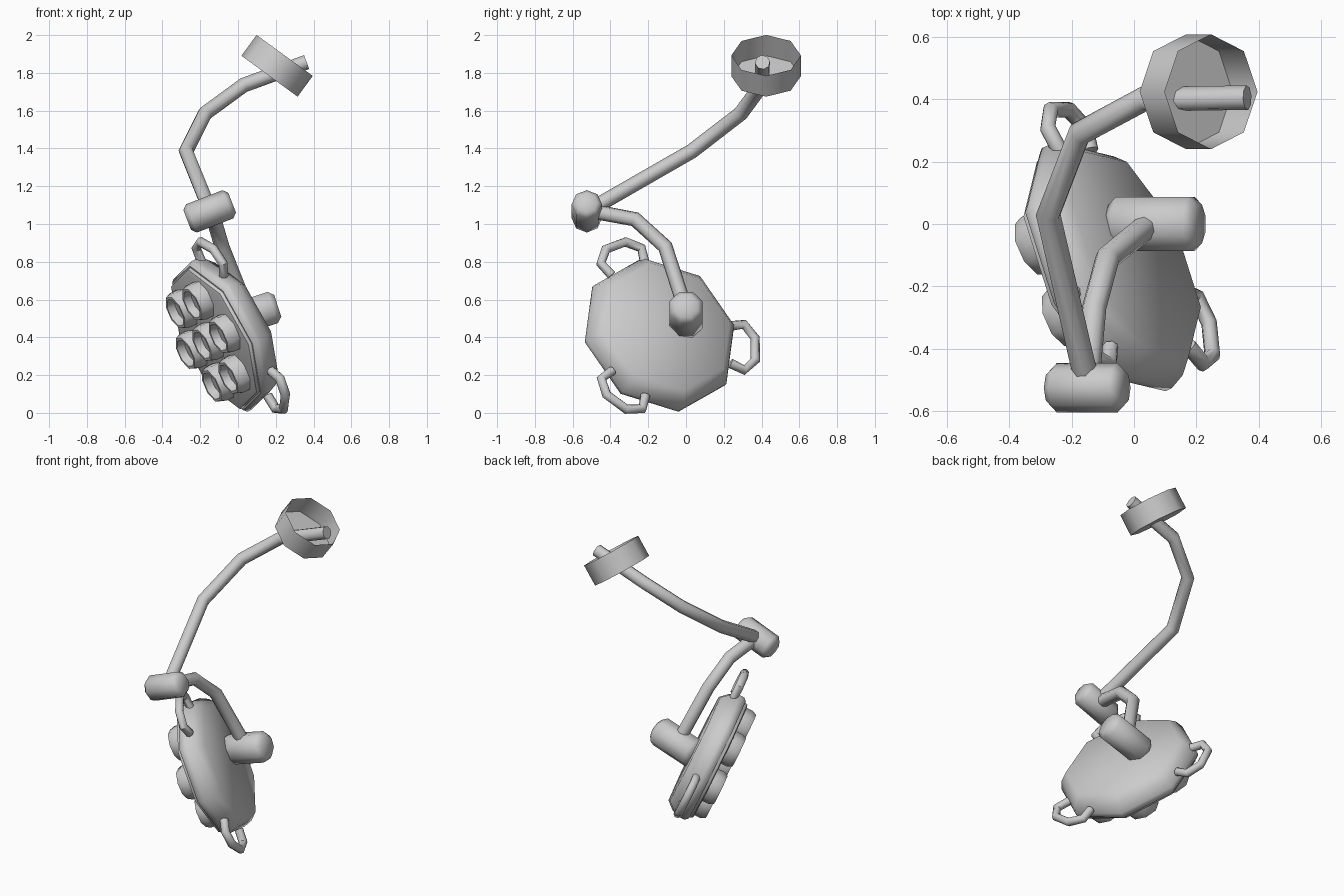
import bpy, bmesh
from math import radians, cos, sin, pi
from mathutils import Vector, Matrix

if "Cube" in bpy.data.objects:
    bpy.data.objects.remove(bpy.data.objects["Cube"])


def finish(name, me):
    for p in me.polygons:
        p.use_smooth = True
    me.set_sharp_from_angle(angle=radians(50))
    ob = bpy.data.objects.new(name, me)
    bpy.context.collection.objects.link(ob)
    return ob


def frame(origin, axis, ref):
    """Matrix with local z along axis and local x close to ref."""
    z = Vector(axis).normalized()
    x = Vector(ref)
    x = (x - z * x.dot(z)).normalized()
    m = Matrix((x, z.cross(x), z)).transposed().to_4x4()
    m.translation = origin
    return m


def lathe(name, profile, matrix, sides=8, phase=0.0):
    """Revolve (radius, height) pairs around local z; radius 0 makes a cap."""
    bm = bmesh.new()
    rings = []
    for r, h in profile:
        if r == 0:
            rings.append([bm.verts.new((0, 0, h))] * sides)
        else:
            rings.append([bm.verts.new((r * cos(phase + 2 * pi * i / sides),
                                        r * sin(phase + 2 * pi * i / sides), h))
                          for i in range(sides)])
    for a, b in zip(rings, rings[1:]):
        for i in range(sides):
            j = (i + 1) % sides
            quad = list(dict.fromkeys((a[i], a[j], b[j], b[i])))
            bm.faces.new(quad)
    bmesh.ops.recalc_face_normals(bm, faces=bm.faces)
    bm.transform(matrix)
    me = bpy.data.meshes.new(name)
    bm.to_mesh(me)
    bm.free()
    return finish(name, me)


def tube(name, points, radius):
    """Eight-sided pipe along a polyline."""
    cu = bpy.data.curves.new(name + "_path", 'CURVE')
    cu.dimensions = '3D'
    cu.bevel_depth = radius
    cu.bevel_resolution = 2
    cu.use_fill_caps = True
    sp = cu.splines.new('POLY')
    sp.points.add(len(points) - 1)
    for p, co in zip(sp.points, points):
        p.co = (*co, 1)
    tmp = bpy.data.objects.new(name + "_tmp", cu)
    bpy.context.collection.objects.link(tmp)
    dg = bpy.context.evaluated_depsgraph_get()
    me = bpy.data.meshes.new_from_object(tmp.evaluated_get(dg))
    bpy.data.objects.remove(tmp)
    return finish(name, me)


def joint(name, centre, radius, length, axis, phase=0.0):
    """Chamfered barrel used as a pivot."""
    h, c = length / 2, radius * 0.3
    prof = [(0, -h), (radius - c, -h), (radius, -h + c),
            (radius, h - c), (radius - c, h), (0, h)]
    return lathe(name, prof, frame(centre, axis, (0, 1, 0)), phase=phase)


# Lamp head frame: local z points out of the back, local x at one octagon corner
head = frame((-0.052, -0.125, 0.427), (0.825, 0.388, 0.41), (-0.168, -0.082, 0.398))
head = head @ Matrix.Rotation(radians(4), 4, 'Z')
START = radians(15)

# Lamp shell and front plate
lathe("lamp_shell", [(0, -0.075), (0.42, -0.075), (0.438, -0.055), (0.438, -0.03),
                     (0.415, 0.025), (0.37, 0.072), (0, 0.075)], head)
lathe("front_plate", [(0, -0.075), (0.41, -0.075), (0.405, -0.092), (0.385, -0.098),
                      (0, -0.098)], head)

# Seven lens cups: one in the middle, six around it
spots = [(0, 0)] + [(0.25 * cos(START + k * pi / 3), 0.25 * sin(START + k * pi / 3))
                    for k in range(6)]
for i, (x, y) in enumerate(spots):
    lathe(f"lens_{i + 1}", [(0, -0.09), (0.108, -0.09), (0.108, -0.14), (0.095, -0.17),
                            (0.08, -0.17), (0.065, -0.13), (0, -0.13)],
          head @ Matrix.Translation((x, y, 0)), phase=START)

# Three grab handles around the rim
grip = [(0.39, -0.11), (0.47, -0.135), (0.533, -0.065),
        (0.533, 0.065), (0.47, 0.135), (0.39, 0.11)]
for k in range(3):
    m = head @ Matrix.Rotation(START + k * 2 * pi / 3, 4, 'Z')
    tube(f"handle_{k + 1}", [m @ Vector((r, t, 0)) for r, t in grip], 0.026)

# Pivot joints
joint("head_pivot", (0.068, 0, 0.52), 0.094, 0.30, (0.95, 0, 0.31), pi / 8)
joint("elbow_pivot", (-0.15, -0.525, 1.067), 0.08, 0.255, (0.93, 0, 0.36))

# Arms
tube("lower_arm", [(0.05, 0, 0.54), (-0.085, -0.11, 0.88), (-0.128, -0.27, 1.025),
                   (-0.15, -0.51, 1.07)], 0.04)
tube("upper_arm", [(-0.15, -0.51, 1.075), (-0.275, 0.03, 1.385), (-0.175, 0.29, 1.585),
                   (0.03, 0.40, 1.735), (0.363, 0.405, 1.857)], 0.04)

# Open octagonal ceiling cup
lathe("ceiling_cup", [(0, -0.068), (0.184, -0.068), (0.184, 0.068)],
      frame((0.207, 0.424, 1.8375), (0.59, 0, 0.81), (0, 1, 0)))
